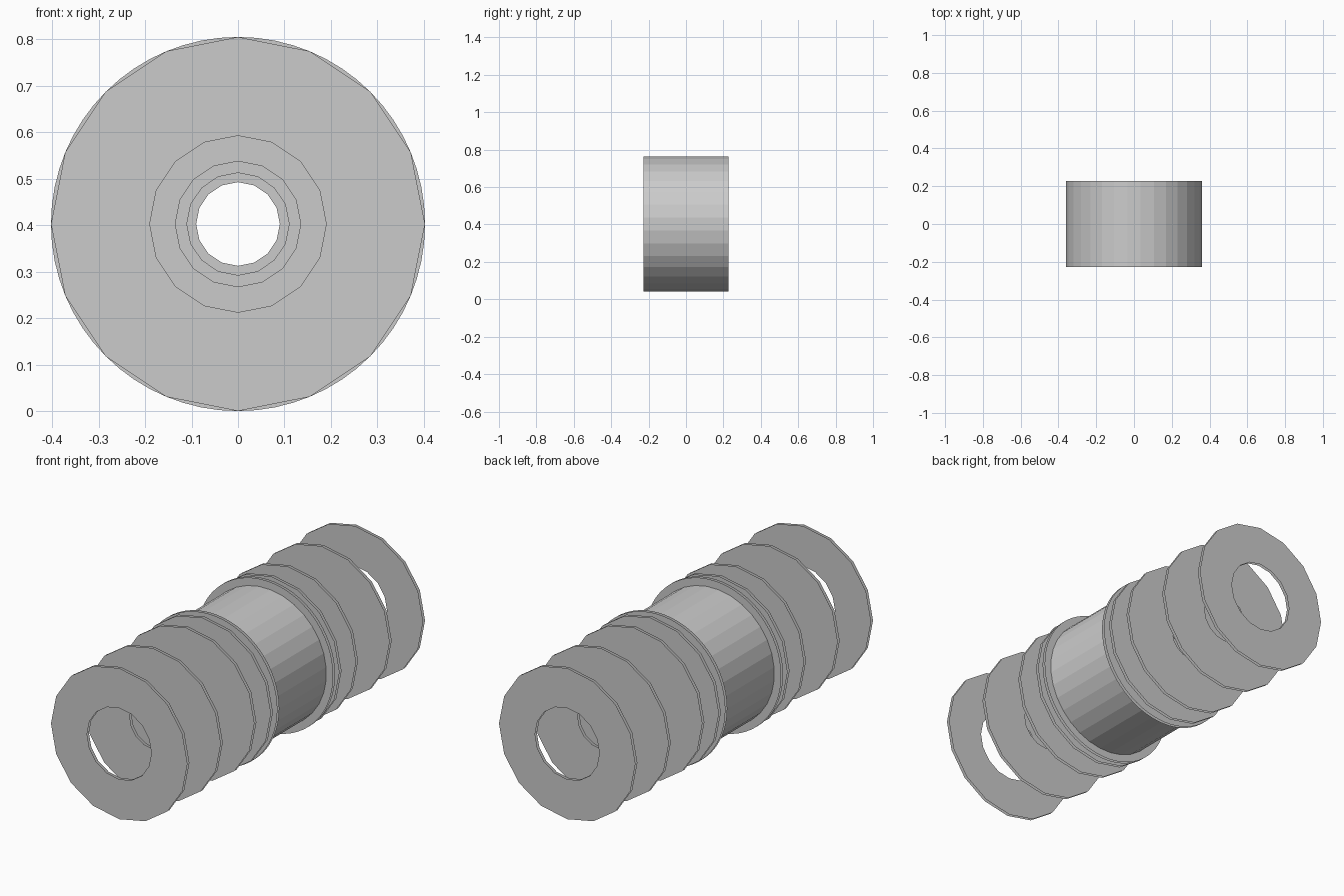
import bpy, bmesh, math

if "Cube" in bpy.data.objects:
    bpy.data.objects.remove(bpy.data.objects["Cube"])

CZ = 0.4025      # axis height
R = 0.4025       # outer plate radius
THICK = 0.016    # gap between the two faces of a plate


def circle(bm, radius, y, sides, phase=0.0):
    step = 2 * math.pi / sides
    return [bm.verts.new((radius * math.sin((i + phase) * step), y,
                          CZ + radius * math.cos((i + phase) * step)))
            for i in range(sides)]


def bridge(bm, a, b, flip=False):
    n = len(a)
    for i in range(n):
        j = (i + 1) % n
        quad = [a[i], a[j], b[j], b[i]]
        bm.faces.new(quad[::-1] if flip else quad)


def finish(bm, name):
    mesh = bpy.data.meshes.new(name)
    bm.to_mesh(mesh)
    bm.free()
    obj = bpy.data.objects.new(name, mesh)
    bpy.context.collection.objects.link(obj)
    return obj


def plate(name, y, hole, sides):
    # two flat annular faces with an open rim, outer face at y
    bm = bmesh.new()
    s = math.copysign(1, y)
    for yy, face in ((y, s), (y - s * THICK, -s)):
        outer = circle(bm, R, yy, sides)
        inner = circle(bm, hole, yy, sides)
        bridge(bm, outer, inner, flip=face < 0)
    return finish(bm, name)


# Graduated ring plates and round flanges, mirrored front and back
rings = [("outer_ring", 1.0, 0.19, 16),
         ("second_ring", 0.719, 0.135, 16),
         ("third_ring", 0.436, 0.11, 16),
         ("inner_ring", 0.297, 0.09, 16),
         ("drum_flange", 0.243, 0.09, 64)]
for name, y, hole, sides in rings:
    plate("front_" + name, -y, hole, sides)
    plate("back_" + name, y, hole, sides)

# Central faceted drum
bm = bmesh.new()
bridge(bm, circle(bm, 0.362, -0.227, 32, 0.5), circle(bm, 0.362, 0.227, 32, 0.5), flip=True)
bmesh.ops.recalc_face_normals(bm, faces=bm.faces)
finish(bm, "drum")
